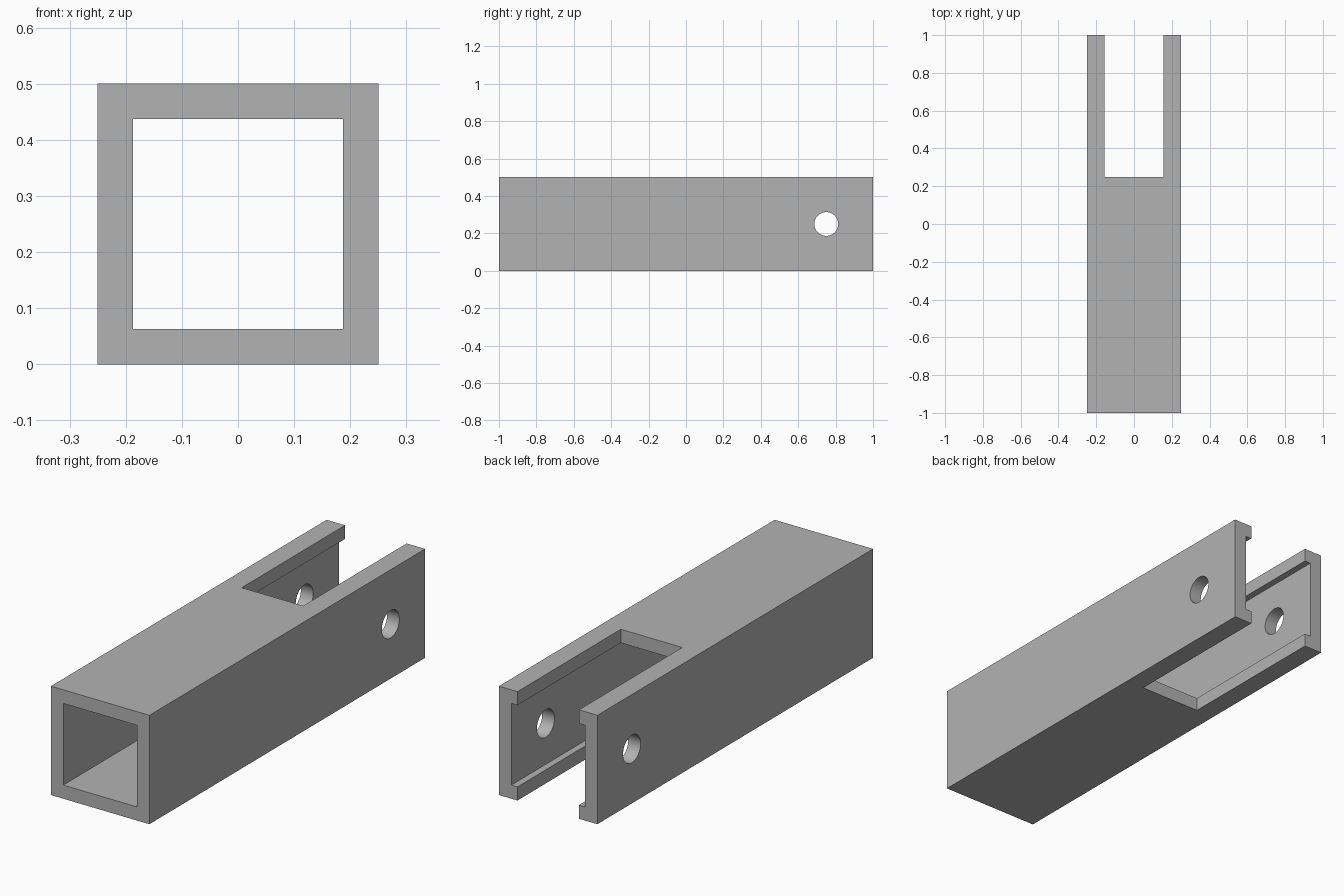
import bpy
from math import radians

cube = bpy.data.objects.get("Cube")
if cube:
    bpy.data.objects.remove(cube, do_unlink=True)

SIZE, LENGTH, WALL = 0.5, 2.0, 0.0625
MID = SIZE / 2

grey = bpy.data.materials.new("light grey")
grey.use_nodes = True
colour = (0.45, 0.45, 0.45, 1)
grey.diffuse_color = colour
grey.node_tree.nodes["Principled BSDF"].inputs["Base Color"].default_value = colour


def box(name, size, location):
    bpy.ops.mesh.primitive_cube_add(size=1, location=location)
    obj = bpy.context.object
    obj.name = name
    obj.scale = size
    bpy.ops.object.transform_apply(location=True, rotation=False, scale=True)
    obj.data.materials.append(grey)
    return obj


def cut(target, cutter):
    mod = target.modifiers.new(cutter.name, "BOOLEAN")
    mod.operation = "DIFFERENCE"
    mod.solver = "EXACT"
    mod.object = cutter
    bpy.ops.object.select_all(action="DESELECT")
    target.select_set(True)
    bpy.context.view_layer.objects.active = target
    bpy.ops.object.modifier_apply(modifier=mod.name)
    bpy.data.objects.remove(cutter, do_unlink=True)


# Square tube
tube = box("square_tube", (SIZE, LENGTH, SIZE), (0, 0, MID))
bore = SIZE - 2 * WALL
cut(tube, box("bore_cutter", (bore, LENGTH + 1, bore), (0, 0, MID)))

# Open slot through the top and bottom walls at the back end
cut(tube, box("slot_cutter", (0.3125, 1.0, 1.0), (0, 0.75, MID)))

# Pin hole through both side walls
bpy.ops.mesh.primitive_cylinder_add(vertices=64, radius=0.0635, depth=1,
                                    location=(0, 0.75, MID),
                                    rotation=(0, radians(90), 0))
pin = bpy.context.object
pin.name = "pin_hole_cutter"
pin.data.materials.append(grey)
cut(tube, pin)

tube.select_set(True)
bpy.context.view_layer.objects.active = tube
bpy.ops.object.shade_smooth_by_angle(angle=radians(30))
